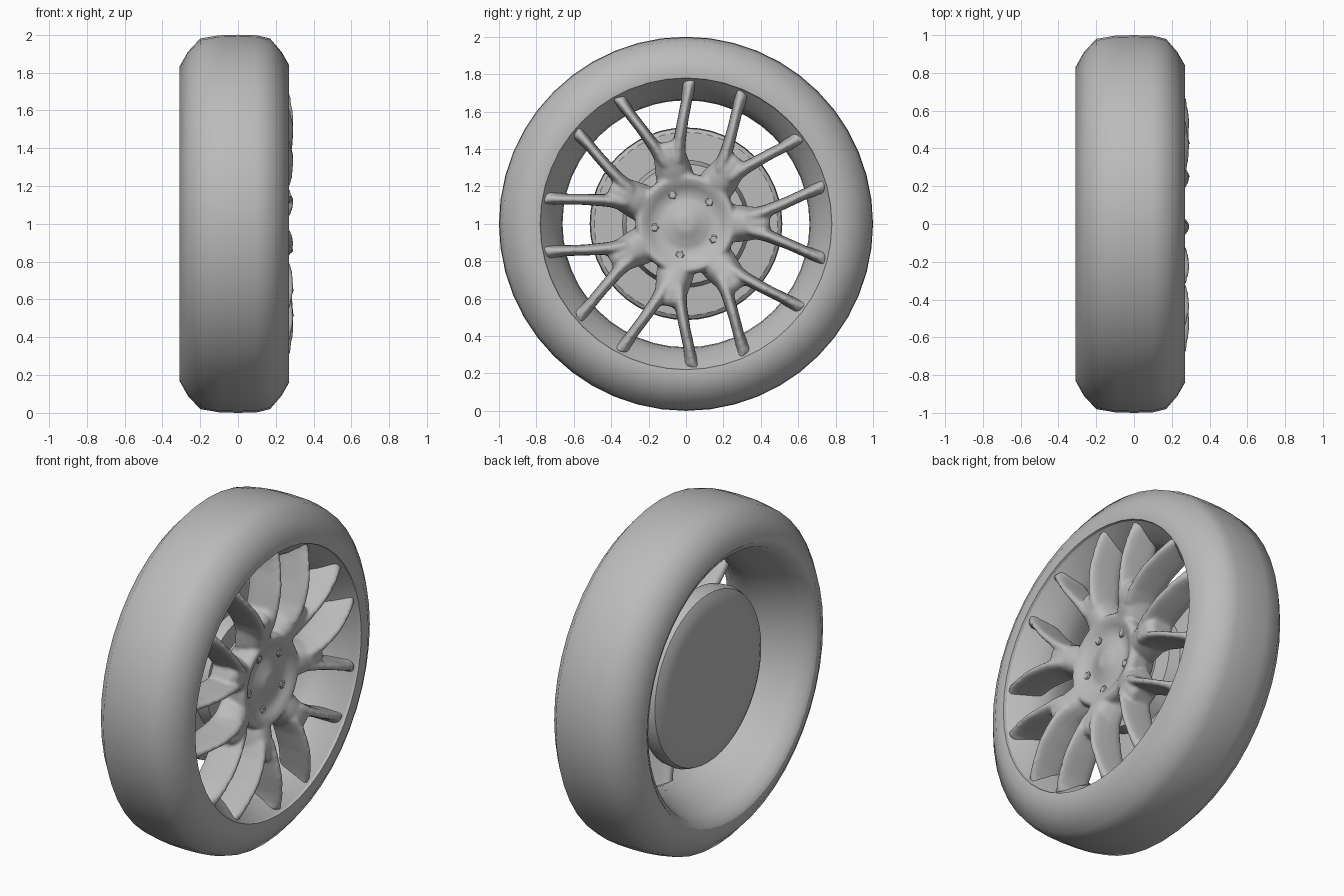
import bpy, bmesh, math
from mathutils import Vector

cube = bpy.data.objects.get("Cube")
if cube:
    bpy.data.objects.remove(cube, do_unlink=True)

grey = bpy.data.materials.new("plain_grey")
grey.use_nodes = True
colour = (0.5, 0.5, 0.5, 1)
grey.diffuse_color = colour
grey.node_tree.nodes["Principled BSDF"].inputs["Base Color"].default_value = colour

CENTRE = Vector((0, 0, 1))


def polar(x, r, angle, side=0.0):
    """Point at depth x, radius r, and a sideways offset across the radius."""
    c, s = math.cos(angle), math.sin(angle)
    return CENTRE + Vector((x, r * c - side * s, r * s + side * c))


def skin(bm, rings, closed=False):
    """Join successive vertex rings with quads, capping open ends."""
    loops = [[bm.verts.new(p) for p in ring] for ring in rings]
    n = len(loops[0])
    pairs = list(zip(loops, loops[1:] + loops[:1] if closed else loops[1:]))
    for a, b in pairs:
        for i in range(n):
            j = (i + 1) % n
            bm.faces.new((a[i], a[j], b[j], b[i]))
    if not closed:
        bm.faces.new(loops[0])
        bm.faces.new(loops[-1])


def revolve(bm, profile, steps=48, closed=False):
    """Spin an (x, radius) profile about the axle."""
    rings = [[polar(x, r, math.tau * i / steps) for i in range(steps)] for x, r in profile]
    skin(bm, rings, closed)


def rounded(v):
    """Push a sine or cosine outward, for a squarish oval section."""
    return math.copysign(abs(v) ** 0.65, v)


def blade(bm, angle, stations):
    """Loft a spoke; stations are (radius, side, half width, front x, back x)."""
    rings = []
    for r, side, w, front, back in stations:
        mid, half = (front + back) / 2, (front - back) / 2
        ring = []
        for k in range(16):
            t = math.tau * k / 16
            depth = rounded(math.cos(t))
            # the blade is broader at the rear than along its front ridge
            width = w * (1.1 - 0.3 * depth)
            ring.append(polar(mid + half * depth, r, angle, side + width * rounded(math.sin(t))))
        rings.append(ring)
    skin(bm, rings)


def finish(bm, name, sharp=50):
    bmesh.ops.recalc_face_normals(bm, faces=bm.faces)
    mesh = bpy.data.meshes.new(name)
    bm.to_mesh(mesh)
    bm.free()
    mesh.materials.append(grey)
    ob = bpy.data.objects.new(name, mesh)
    bpy.context.collection.objects.link(ob)
    bpy.ops.object.select_all(action="DESELECT")
    ob.select_set(True)
    bpy.context.view_layer.objects.active = ob
    bpy.ops.object.shade_smooth_by_angle(angle=math.radians(sharp))
    return ob


# Tyre with rounded shoulders
bm = bmesh.new()
revolve(bm, [(-0.30, 0.79), (-0.31, 0.83), (-0.265, 0.91), (-0.20, 0.98), (-0.10, 0.997),
             (0.0, 1.0), (0.10, 0.997), (0.17, 0.98), (0.23, 0.91), (0.27, 0.84),
             (0.265, 0.78), (0.1, 0.73), (-0.15, 0.73)], closed=True)
finish(bm, "tyre")

# Rim barrel, flared at both lips
bm = bmesh.new()
revolve(bm, [(-0.305, 0.80), (-0.29, 0.77), (-0.22, 0.74), (-0.10, 0.69), (0.0, 0.66),
             (0.08, 0.665), (0.15, 0.70), (0.22, 0.75), (0.262, 0.785), (0.26, 0.82),
             (0.1, 0.76), (-0.2, 0.77)], closed=True)
finish(bm, "rim_barrel")

# Hub and seven forked spokes, fused into one casting
bm = bmesh.new()
revolve(bm, [(0.05, 0.24), (0.12, 0.27), (0.20, 0.27), (0.225, 0.25), (0.215, 0.22),
             (0.19, 0.18), (0.18, 0.14), (0.195, 0.09), (0.215, 0.04)])
for k in range(7):
    a = math.tau * k / 7 + math.radians(0.5)
    blade(bm, a, [(0.20, 0, 0.08, 0.205, 0.06), (0.28, 0, 0.085, 0.24, 0.07),
                  (0.36, 0, 0.075, 0.265, 0.08), (0.42, 0, 0.06, 0.265, 0.09),
                  (0.45, 0, 0.04, 0.24, 0.11)])
    for s in (-1, 1):
        blade(bm, a, [(0.33, s * 0.035, 0.035, 0.26, 0.08), (0.42, s * 0.06, 0.031, 0.285, 0.085),
                      (0.54, s * 0.11, 0.027, 0.298, 0.09), (0.65, s * 0.16, 0.027, 0.28, 0.08),
                      (0.71, s * 0.185, 0.033, 0.262, 0.07), (0.745, s * 0.20, 0.05, 0.245, 0.10)])
spider = finish(bm, "hub_and_spokes")
remesh = spider.modifiers.new("fuse", "REMESH")
remesh.mode = "VOXEL"
remesh.voxel_size = 0.011
remesh.use_smooth_shade = True
relax = spider.modifiers.new("relax", "SMOOTH")
relax.factor = 0.5
relax.iterations = 5

# Wheel nuts, sunk into the hub recess
for k in range(5):
    a = math.tau * k / 5 + math.radians(115)
    bm = bmesh.new()
    skin(bm, [[polar(x, 0.17, a) + Vector((0, r * math.cos(t), r * math.sin(t)))
               for t in (math.tau * i / 6 for i in range(6))]
              for x, r in ((0.15, 0.025), (0.19, 0.025), (0.195, 0.018))])
    finish(bm, f"wheel_nut_{k + 1}", 30)

# Brake disc with domed back, raised centre and axle
bm = bmesh.new()
revolve(bm, [(-0.175, 0.40), (-0.165, 0.46), (-0.145, 0.50), (-0.11, 0.515), (-0.06, 0.51),
             (-0.045, 0.49), (-0.04, 0.34), (0.02, 0.32), (0.03, 0.22), (0.12, 0.20)])
finish(bm, "brake_disc", 35)
